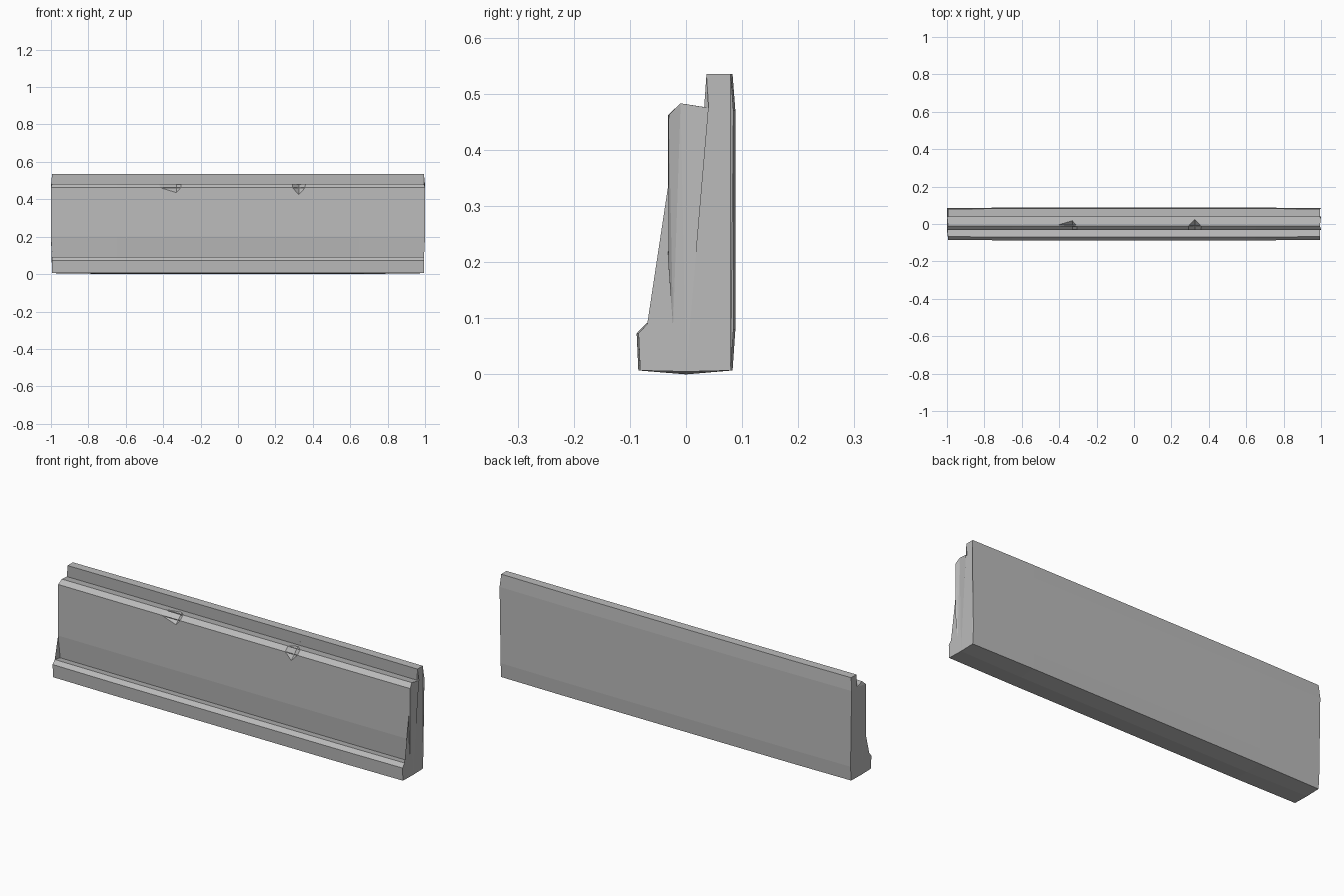
import bpy, bmesh
from mathutils import Vector

cube = bpy.data.objects.get("Cube")
if cube:
    bpy.data.objects.remove(cube)

stone = bpy.data.materials.new("light grey stone")
stone.use_nodes = True
colour = (0.5, 0.5, 0.5, 1)
stone.diffuse_color = colour
stone.node_tree.nodes["Principled BSDF"].inputs["Base Color"].default_value = colour


def make_object(name, bm):
    bmesh.ops.recalc_face_normals(bm, faces=bm.faces)
    mesh = bpy.data.meshes.new(name)
    bm.to_mesh(mesh)
    bm.free()
    mesh.materials.append(stone)
    obj = bpy.data.objects.new(name, mesh)
    bpy.context.collection.objects.link(obj)
    return obj


# Wall trim cross-section (y, z): plinth, panel, bevelled ledge and top strip
profile = [(-0.085, 0.007), (0, 0), (0.083, 0.007), (0.088, 0.08), (0.088, 0.47),
           (0.083, 0.535), (0.038, 0.535), (0.042, 0.475), (-0.01, 0.483),
           (-0.032, 0.462), (-0.033, 0.2), (-0.024, 0.084), (-0.07, 0.092),
           (-0.088, 0.073)]

# Trim body, swept along x, slightly thinner towards its ends
bm = bmesh.new()
rings = []
for x in (-1, -0.65, 0, 0.65, 1):
    at_end = abs(x) == 1
    ring = []
    for y, z in profile:
        px, py, pz = x, y, z
        if at_end:
            py *= 0.96
            pz = max(z, 0.005)
            if not 0.1 < z < 0.48:
                px *= 0.994
        ring.append(bm.verts.new((px, py, pz)))
    rings.append(ring)
for a, b in zip(rings, rings[1:]):
    for i in range(len(a)):
        j = (i + 1) % len(a)
        bm.faces.new((a[i], a[j], b[j], b[i]))
caps = [bm.faces.new(rings[0]), bm.faces.new(rings[-1])]
bmesh.ops.triangulate(bm, faces=caps)
body = make_object("wall_trim", bm)


# Chipped notches: each wedge cuts from the panel front back into the ledge top
def cut_chip(name, x, left, right, low, back):
    bottom, apex = Vector((x, -0.033, low)), Vector((x, back, 0.481))
    middle, reach = (bottom + apex) / 2, (apex - bottom) * 0.3
    points = [apex + reach, bottom - reach]
    for side in (left, right):
        edge = Vector((side, -0.021, 0.473))
        points.append(edge + (edge - middle) * 0.25)
    wedge = bmesh.new()
    verts = [wedge.verts.new(p) for p in points]
    for skip in range(4):
        wedge.faces.new([v for i, v in enumerate(verts) if i != skip])
    cutter = make_object(name, wedge)
    cutter.hide_render = True
    cutter.hide_set(True)
    mod = body.modifiers.new(name, 'BOOLEAN')
    mod.operation = 'DIFFERENCE'
    mod.solver = 'EXACT'
    mod.object = cutter
    bpy.context.view_layer.objects.active = body
    bpy.ops.object.modifier_apply(modifier=name)
    bpy.data.objects.remove(cutter)


cut_chip("long_chip", -0.33, -0.42, -0.305, 0.435, 0.02)
cut_chip("short_chip", 0.325, 0.29, 0.36, 0.425, 0.027)
